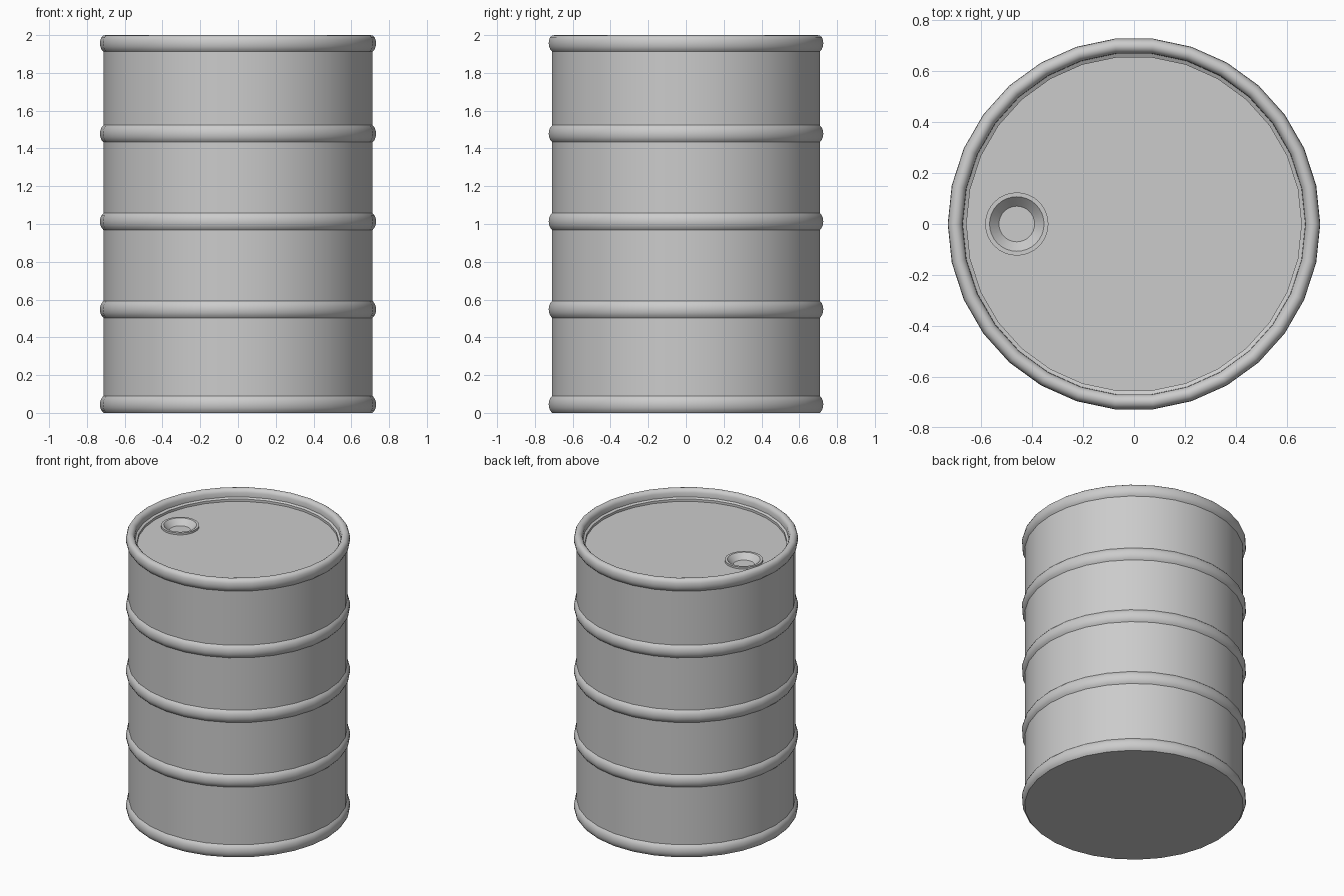
import bpy, bmesh
from math import cos, sin, tau, radians

if "Cube" in bpy.data.objects:
    bpy.data.objects.remove(bpy.data.objects["Cube"])

SIDES = 30
LID_Z = 1.92
BUNG_X = -0.46
BUNG_R = 0.124


def ring(bm, r, z, n, cx=0.0):
    return [bm.verts.new((cx + r * cos(tau * i / n), r * sin(tau * i / n), z)) for i in range(n)]


def finish(name, bm, angle=35):
    bmesh.ops.recalc_face_normals(bm, faces=bm.faces)
    mesh = bpy.data.meshes.new(name)
    bm.to_mesh(mesh)
    bm.free()
    obj = bpy.data.objects.new(name, mesh)
    bpy.context.collection.objects.link(obj)
    bpy.ops.object.select_all(action='DESELECT')
    obj.select_set(True)
    bpy.context.view_layer.objects.active = obj
    bpy.ops.object.shade_smooth_by_angle(angle=radians(angle))
    return obj


def lathe(name, profile, n, cx=0.0, cap_start=False, cap_end=False):
    """Revolve (radius, z) points around a vertical axis at x = cx."""
    bm = bmesh.new()
    rings = [ring(bm, r, z, n, cx) for r, z in profile]
    for a, b in zip(rings, rings[1:]):
        for i in range(n):
            j = (i + 1) % n
            bm.faces.new((a[i], a[j], b[j], b[i]))
    if cap_start:
        bm.faces.new(rings[0][::-1])
    if cap_end:
        bm.faces.new(rings[-1])
    return finish(name, bm)


# Drum shell: bottom hoop, three rolling hoops, top rim and inner wall
BULGE = [(0.712, -0.045), (0.722, -0.034), (0.729, -0.018), (0.731, 0.0),
         (0.729, 0.018), (0.722, 0.034), (0.712, 0.045)]
profile = []
for zc in (0.045, 0.548, 1.013, 1.478):
    profile += [(r, zc + dz) for r, dz in BULGE]
profile += [(r, 1.957 + dz) for r, dz in BULGE[:5]]
profile += [(0.723, 1.989), (0.713, 1.997), (0.701, 2.0), (0.689, 1.997),
            (0.679, 1.988), (0.673, 1.975), (0.672, 1.945),
            (0.657, 1.937), (0.657, LID_Z)]
lathe("drum_shell", profile, SIDES, cap_start=True)

# Recessed lid with an opening for the bung
bm = bmesh.new()
for loop in (ring(bm, 0.657, LID_Z, SIDES), ring(bm, BUNG_R, LID_Z, 32, BUNG_X)):
    for a, b in zip(loop, loop[1:] + loop[:1]):
        bm.edges.new((a, b))
bmesh.ops.triangle_fill(bm, use_beauty=True, edges=bm.edges[:], normal=(0, 0, 1))
finish("lid", bm)

# Bung: raised collar around a tapered cup
lathe("bung", [(BUNG_R, LID_Z), (BUNG_R, LID_Z + 0.014), (0.107, LID_Z + 0.014),
               (0.07, LID_Z - 0.025)], 32, cx=BUNG_X, cap_end=True)
